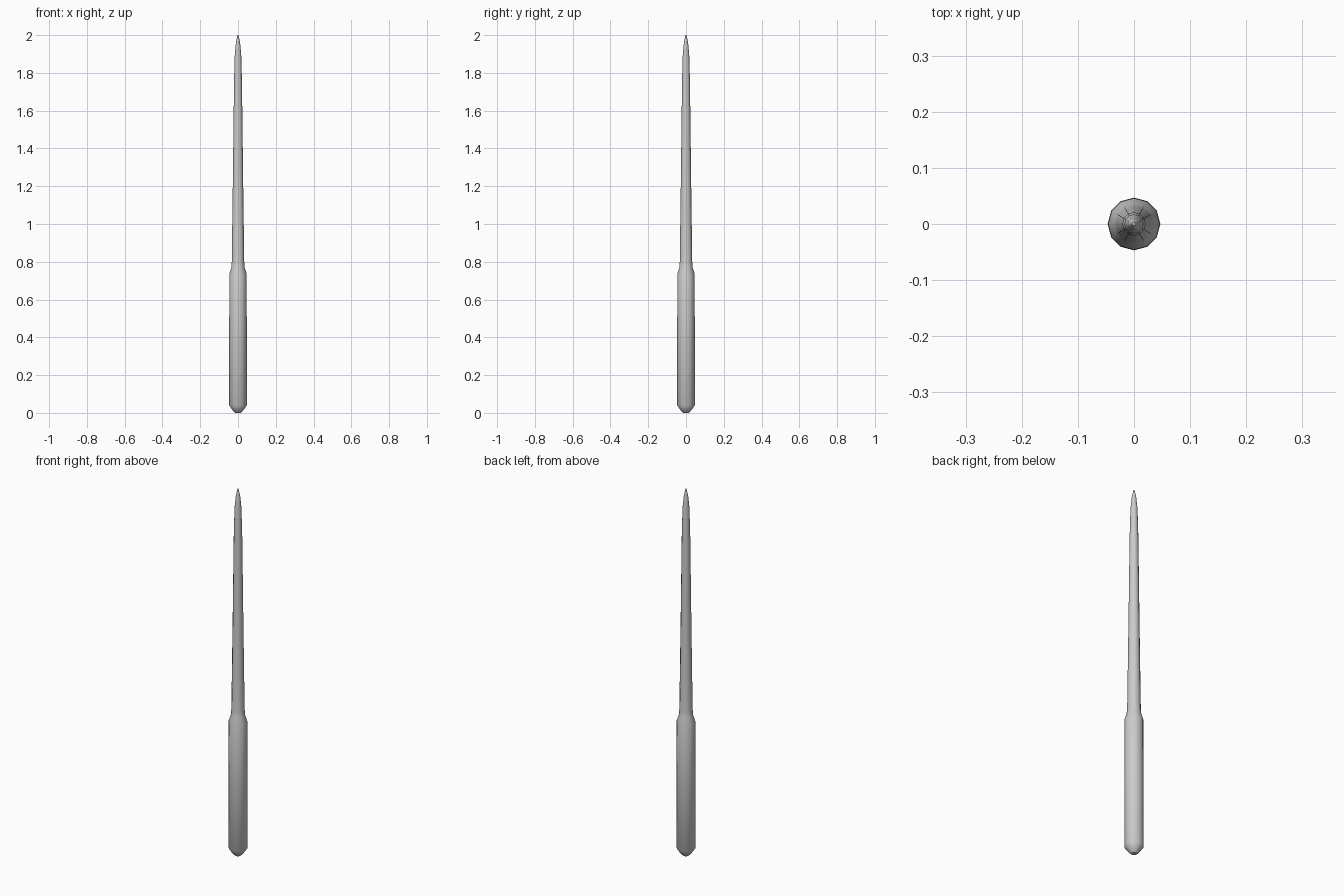
import bpy, bmesh, math

if "Cube" in bpy.data.objects:
    bpy.data.objects.remove(bpy.data.objects["Cube"])


def lathe(name, profile, sides=12):
    """Revolve (radius, z) points about z and cap both ends."""
    bm = bmesh.new()
    rings = []
    for r, z in profile:
        rings.append([bm.verts.new((r * math.cos(2 * math.pi * i / sides),
                                    r * math.sin(2 * math.pi * i / sides), z))
                      for i in range(sides)])
    for a, b in zip(rings, rings[1:]):
        for i in range(sides):
            j = (i + 1) % sides
            bm.faces.new((a[i], a[j], b[j], b[i]))
    bm.faces.new(rings[0][::-1])
    bm.faces.new(rings[-1])
    mesh = bpy.data.meshes.new(name)
    bm.to_mesh(mesh)
    bm.free()
    obj = bpy.data.objects.new(name, mesh)
    bpy.context.collection.objects.link(obj)
    bpy.ops.object.select_all(action='DESELECT')
    obj.select_set(True)
    bpy.context.view_layer.objects.active = obj
    bpy.ops.object.shade_smooth_by_angle(angle=math.radians(35))
    return obj


# Handle with bevelled butt and shoulder, running into the tapered shaft and tip
lathe("wand", [
    (0.014, 0.0), (0.027, 0.012), (0.047, 0.04),
    (0.046, 0.735), (0.036, 0.765), (0.033, 0.80),
    (0.027, 1.25), (0.021, 1.75), (0.017, 1.90),
    (0.011, 1.96), (0.003, 2.0),
])
